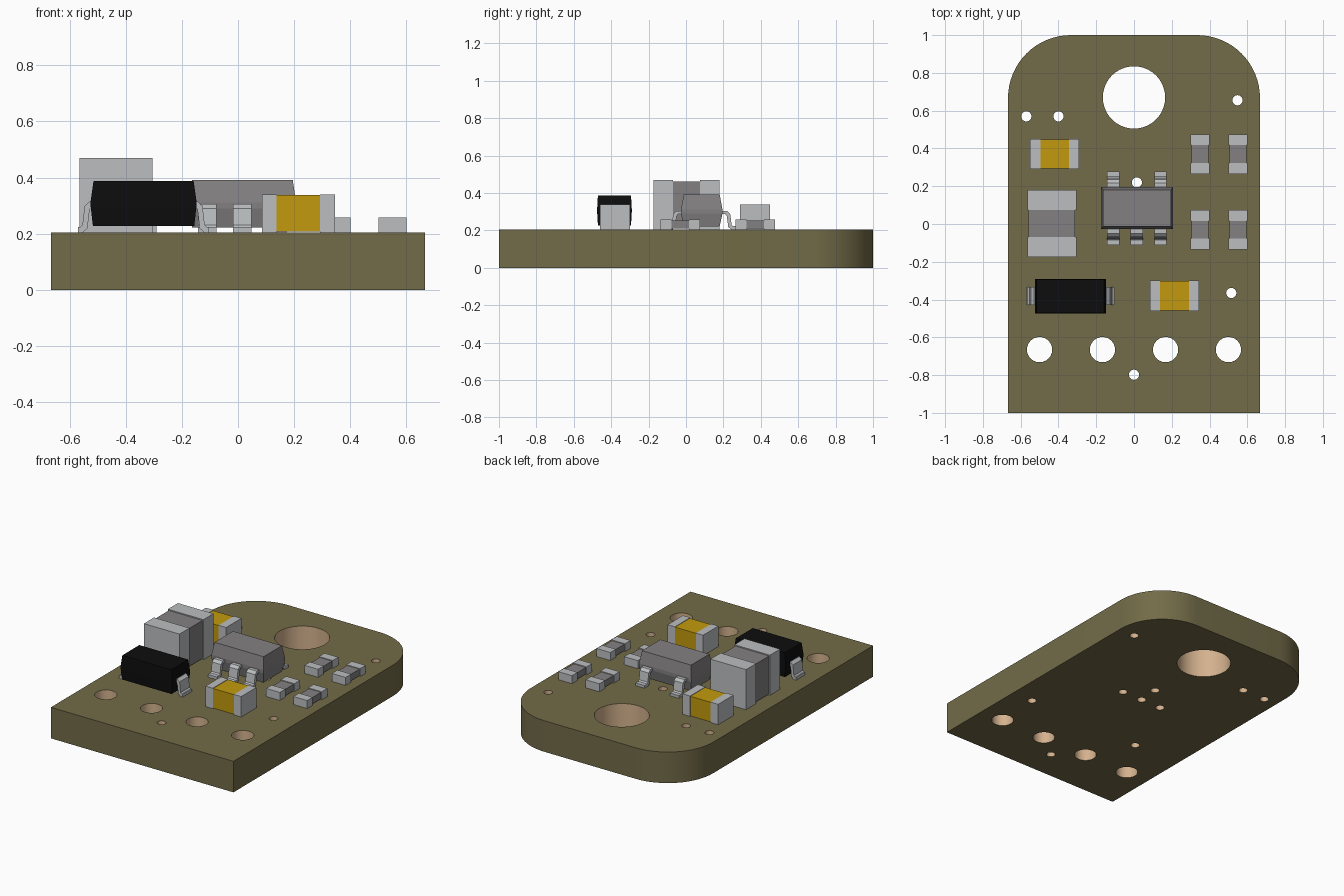
import bpy, bmesh, math

if "Cube" in bpy.data.objects:
    bpy.data.objects.remove(bpy.data.objects["Cube"])


def material(name, r, g, b):
    m = bpy.data.materials.new(name)
    lin = [((c / 255 + 0.055) / 1.055) ** 2.4 if c > 10 else c / 255 / 12.92 for c in (r, g, b)]
    m.diffuse_color = (*lin, 1)
    m.use_nodes = True
    m.node_tree.nodes["Principled BSDF"].inputs["Base Color"].default_value = m.diffuse_color
    return m


BOARD = material("olive_board", 114, 107, 72)
TAN = material("tan_hole_wall", 212, 178, 142)
METAL = material("light_metal", 187, 190, 192)
GREY = material("grey_body", 131, 128, 129)
YELLOW = material("yellow_body", 194, 154, 14)
BLACK = material("black_body", 13, 13, 13)
TOP = 0.205  # upper surface of the board


def finish(name, bm, mat):
    bmesh.ops.recalc_face_normals(bm, faces=bm.faces)
    me = bpy.data.meshes.new(name)
    bm.to_mesh(me)
    bm.free()
    me.materials.append(mat)
    ob = bpy.data.objects.new(name, me)
    bpy.context.collection.objects.link(ob)
    return ob


def stack(name, x0, x1, y0, y1, rings, mat):
    """Rectangular body lofted through (z, x inset, y inset) rings."""
    bm = bmesh.new()
    loops = []
    for z, i, j in rings:
        loops.append([bm.verts.new(p) for p in (
            (x0 + i, y0 + j, z), (x1 - i, y0 + j, z), (x1 - i, y1 - j, z), (x0 + i, y1 - j, z))])
    for a, b in zip(loops, loops[1:]):
        for k in range(4):
            bm.faces.new((a[k], a[(k + 1) % 4], b[(k + 1) % 4], b[k]))
    bm.faces.new(loops[0])
    bm.faces.new(loops[-1])
    return finish(name, bm, mat)


def box(name, x0, x1, y0, y1, z0, z1, mat):
    return stack(name, x0, x1, y0, y1, [(z0, 0, 0), (z1, 0, 0)], mat)


def chip(name, x0, x1, y0, y1, z1, cap, axis, mat, inset):
    """Two metal end caps with a slightly slimmer body between them."""
    s = inset
    if axis == "x":
        box(name + "_cap_a", x0, x0 + cap, y0, y1, TOP, z1, METAL)
        box(name + "_cap_b", x1 - cap, x1, y0, y1, TOP, z1, METAL)
        box(name + "_body", x0 + cap, x1 - cap, y0 + s, y1 - s, TOP + s, z1 - s, mat)
    else:
        box(name + "_cap_a", x0, x1, y0, y0 + cap, TOP, z1, METAL)
        box(name + "_cap_b", x0, x1, y1 - cap, y1, TOP, z1, METAL)
        box(name + "_body", x0 + s, x1 - s, y0 + cap, y1 - cap, TOP + s, z1 - s, mat)


def lead(name, x, y, angle, width, reach, rise):
    """Bent lead: leaves the body at (x, y), drops and ends in a flat foot."""
    t, k, h = 0.018, reach * 0.5, rise
    outline = [(-0.02, h), (k - 0.018, h), (k, h - 0.016), (k + 0.008, TOP + t + 0.008),
               (k + 0.016, TOP + t), (reach, TOP + t), (reach, TOP), (k + 0.006, TOP),
               (k - 0.01, TOP + 0.014), (k - t, h - 0.028), (k - 0.026, h - t), (-0.02, h - t)]
    c, s = math.cos(angle), math.sin(angle)
    bm = bmesh.new()
    sides = [[bm.verts.new((x + u * c - w * s, y + u * s + w * c, z)) for u, z in outline]
             for w in (-width / 2, width / 2)]
    a, b = sides
    n = len(outline)
    for i in range(n):
        bm.faces.new((a[i], a[(i + 1) % n], b[(i + 1) % n], b[i]))
    bm.faces.new(a)
    bm.faces.new(b)
    return finish(name, bm, METAL)


# Board: outline with two rounded corners, pierced by round holes
HX, R = 0.667, 0.333
outline = [(-HX, -1), (HX, -1)]
for cx, start in ((HX - R, 0), (R - HX, 90)):
    for i in range(17):
        a = math.radians(start + 90 * i / 16)
        outline.append((cx + R * math.cos(a), 1 - R + R * math.sin(a)))
holes = [(0, 0.67, 0.165)]
holes += [(x, -0.665, 0.067) for x in (-0.5, -0.167, 0.167, 0.5)]
holes += [(x, y, 0.027) for x, y in (
    (-0.57, 0.57), (-0.4, 0.57), (0.548, 0.655), (0.015, 0.22), (0.515, -0.365), (0, -0.798),
    (0.155, 0.078), (0.005, 0.078), (-0.145, 0.076), (-0.325, -0.377))]

curve = bpy.data.curves.new("board_outline", "CURVE")
curve.dimensions = "2D"
curve.fill_mode = "BOTH"
curve.extrude = TOP / 2


def add_loop(points):
    sp = curve.splines.new("POLY")
    sp.points.add(len(points) - 1)
    for p, (x, y) in zip(sp.points, points):
        p.co = (x, y, 0, 1)
    sp.use_cyclic_u = True


add_loop(outline)
for hx, hy, r in holes:
    n = 40 if r > 0.1 else 24
    add_loop([(hx + r * math.cos(2 * math.pi * i / n), hy + r * math.sin(2 * math.pi * i / n))
              for i in range(n)])
helper = bpy.data.objects.new("board_outline", curve)
bpy.context.collection.objects.link(helper)
bpy.context.view_layer.update()
flat = bpy.data.meshes.new_from_object(helper.evaluated_get(bpy.context.evaluated_depsgraph_get()))
bpy.data.objects.remove(helper)
bm = bmesh.new()
bm.from_mesh(flat)
bmesh.ops.remove_doubles(bm, verts=bm.verts, dist=0.0005)
bmesh.ops.translate(bm, verts=bm.verts, vec=(0, 0, TOP / 2))
for f in bm.faces:
    c = f.calc_center_median()
    wall = abs(f.normal.z) < 0.5
    f.material_index = int(wall and any(math.hypot(c.x - x, c.y - y) < r + 0.01 for x, y, r in holes))
board = finish("board", bm, BOARD)
board.data.materials.append(TAN)
bpy.context.view_layer.objects.active = board
board.select_set(True)
bpy.ops.object.shade_smooth_by_angle(angle=math.radians(30))
board.select_set(False)

# Block components with metal ends
chip("large_capacitor", -0.565, -0.305, -0.175, 0.18, 0.47, 0.105, "y", GREY, 0.007)
chip("yellow_capacitor_back", -0.55, -0.29, 0.29, 0.45, 0.34, 0.055, "x", YELLOW, 0.003)
chip("yellow_capacitor_front", 0.085, 0.345, -0.46, -0.30, 0.34, 0.053, "x", YELLOW, 0.003)
for x in (0.30, 0.50):
    for y in (-0.135, 0.265):
        chip("small_resistor", x, x + 0.1, y, y + 0.21, 0.258, 0.058, "y", GREY, 0.005)

# Black diode with a lead at each end
stack("diode_body", -0.525, -0.148, -0.475, -0.29,
      [(0.227, 0.008, 0.004), (0.297, 0, 0), (0.317, 0, 0), (0.387, 0.01, 0.004)], BLACK)
lead("diode_lead_left", -0.523, -0.382, math.pi, 0.095, 0.047, 0.315)
lead("diode_lead_right", -0.15, -0.382, 0, 0.095, 0.047, 0.315)

# Grey five-lead regulator
stack("regulator_body", -0.175, 0.207, -0.027, 0.195,
      [(0.222, 0.012, 0.015), (0.29, 0, 0), (0.312, 0, 0), (0.392, 0.012, 0.015)], GREY)
for x in (-0.11, 0.015, 0.14):
    lead("regulator_front_lead", x, -0.025, -math.pi / 2, 0.065, 0.086, 0.305)
for x in (-0.11, 0.14):
    lead("regulator_back_lead", x, 0.193, math.pi / 2, 0.065, 0.086, 0.305)
